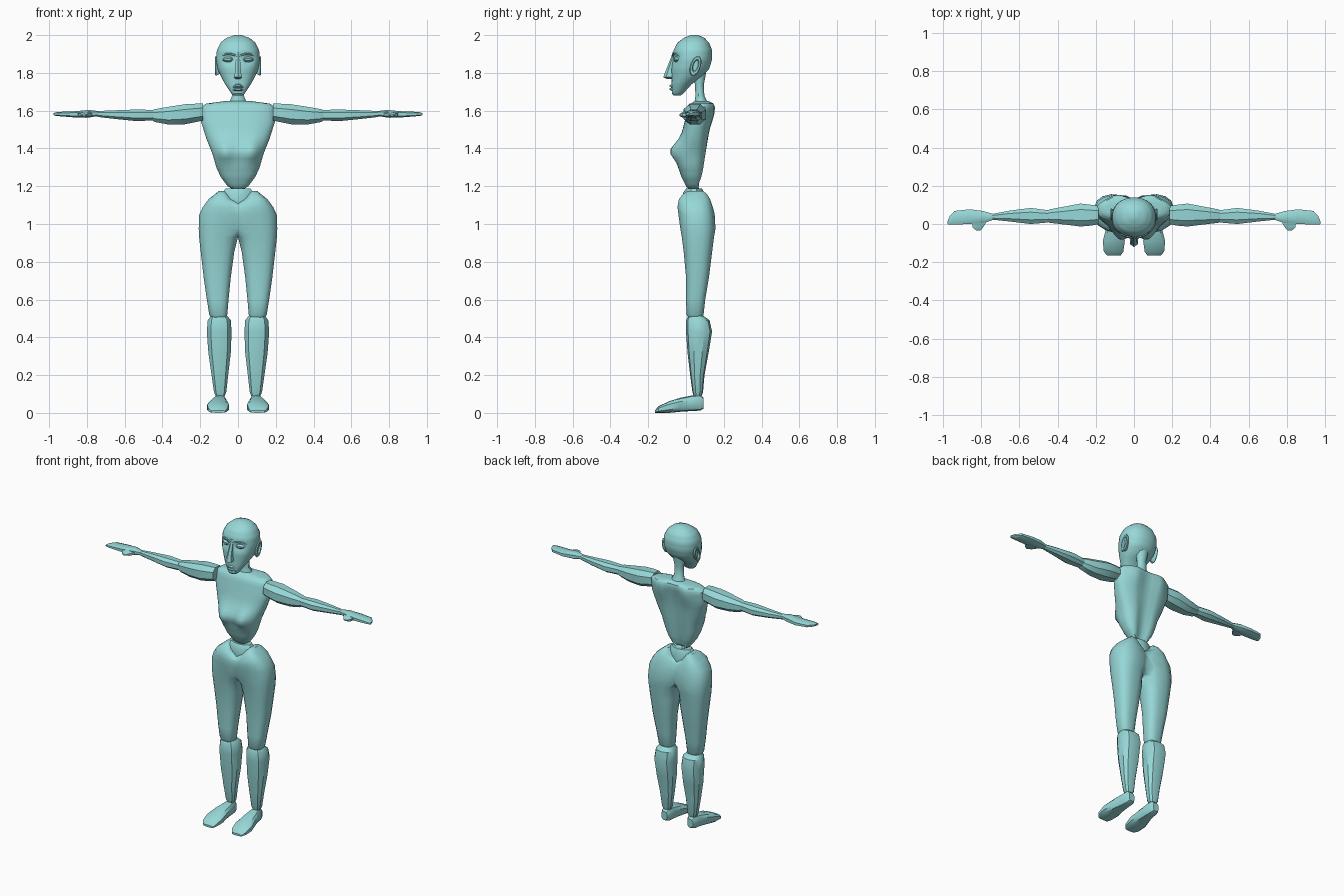
import bpy, bmesh, math
from mathutils import Vector

skin = bpy.data.materials.new("pale teal")
skin.diffuse_color = (0.31, 0.68, 0.68, 1)

AXES = {'z': lambda t, a, b: (a, b, t),
        'x': lambda t, a, b: (t, a, b),
        'y': lambda t, a, b: (a, t, b)}


def gauss(d, w):
    return math.exp(-(d / w) ** 2)


def loft(name, axis, sections, n=8, power=2.0, steps=1, shape=None,
         mirror=False, angle=35):
    """Skin rounded sections (position, a_min, a_max, b_min, b_max) along an axis."""
    rows = []
    for s, e in zip(sections, sections[1:]):
        for k in range(steps):
            rows.append([p + (q - p) * k / steps for p, q in zip(s, e)])
    rows.append(sections[-1])
    angles = [2 * math.pi * (i + 0.5) / n for i in range(n)]
    prof = [(math.copysign(abs(math.cos(t)) ** (2 / power), math.cos(t)),
             math.copysign(abs(math.sin(t)) ** (2 / power), math.sin(t))) for t in angles]
    ma, mb = max(p[0] for p in prof), max(p[1] for p in prof)
    bm = bmesh.new()
    rings = []
    for t, a0, a1, b0, b1 in rows:
        ring = []
        for u, v in prof:
            co = Vector(AXES[axis](t, (a0 + a1) / 2 + (a1 - a0) / 2 * u / ma,
                                   (b0 + b1) / 2 + (b1 - b0) / 2 * v / mb))
            if shape:
                shape(co)
            ring.append(bm.verts.new(co))
        rings.append(ring)
    for r, q in zip(rings, rings[1:]):
        for i in range(n):
            j = (i + 1) % n
            bm.faces.new((r[i], r[j], q[j], q[i]))
    bm.faces.new(rings[0])
    bm.faces.new(rings[-1])
    bmesh.ops.recalc_face_normals(bm, faces=bm.faces)
    if mirror:
        bmesh.ops.bisect_plane(bm, geom=bm.verts[:] + bm.edges[:] + bm.faces[:],
                               plane_co=(0, 0, 0), plane_no=(1, 0, 0), clear_inner=True)
    me = bpy.data.meshes.new(name)
    bm.to_mesh(me)
    bm.free()
    me.materials.append(skin)
    ob = bpy.data.objects.new(name, me)
    bpy.context.collection.objects.link(ob)
    if mirror:
        ob.modifiers.new("mirror", 'MIRROR')
    bpy.ops.object.select_all(action='DESELECT')
    ob.select_set(True)
    bpy.context.view_layer.objects.active = ob
    bpy.ops.object.shade_smooth_by_angle(angle=math.radians(angle))
    return ob


# Head with sunken eye sockets
def sockets(co):
    if co.y < 0.03:
        co.y += 0.02 * gauss(abs(co.x) - 0.05, 0.03) * gauss(co.z - 1.87, 0.022)


loft("head", 'z', [
    (1.68, -0.022, 0.022, -0.066, -0.03), (1.69, -0.035, 0.035, -0.075, -0.015),
    (1.74, -0.068, 0.068, -0.076, 0.03), (1.78, -0.09, 0.09, -0.076, 0.085),
    (1.82, -0.107, 0.107, -0.076, 0.122), (1.87, -0.116, 0.116, -0.073, 0.138),
    (1.92, -0.112, 0.112, -0.065, 0.138), (1.96, -0.092, 0.092, -0.045, 0.122),
    (1.985, -0.062, 0.062, -0.012, 0.098), (2.0, -0.018, 0.018, 0.025, 0.065)],
    n=28, power=2.2, steps=3, shape=sockets)

# Face
loft("nose", 'z', [(1.768, -0.012, 0.012, -0.10, -0.06), (1.778, -0.022, 0.022, -0.12, -0.06),
                   (1.80, -0.016, 0.016, -0.112, -0.06), (1.88, -0.011, 0.011, -0.08, -0.05),
                   (1.91, -0.016, 0.016, -0.07, -0.05)], n=6)
for nm, z in (("upper_lip", 1.731), ("lower_lip", 1.714)):
    loft(nm, 'x', [(-0.034, -0.066, -0.058, z - 0.009, z - 0.005),
                   (-0.012, -0.087, -0.05, z - 0.009, z + 0.009),
                   (0.012, -0.087, -0.05, z - 0.009, z + 0.009),
                   (0.034, -0.066, -0.058, z - 0.009, z - 0.005)], n=8)
loft("eye", 'x', [(0.022, -0.056, -0.045, 1.868, 1.873), (0.037, -0.066, -0.03, 1.856, 1.886),
                  (0.058, -0.063, -0.025, 1.854, 1.887), (0.075, -0.052, -0.02, 1.860, 1.881),
                  (0.088, -0.036, -0.015, 1.866, 1.871)], n=10, mirror=True)
loft("brow", 'x', [(0.008, -0.075, -0.05, 1.885, 1.897), (0.035, -0.07, -0.04, 1.893, 1.907),
                   (0.065, -0.058, -0.03, 1.893, 1.907), (0.092, -0.033, -0.01, 1.88, 1.888)],
     n=6, mirror=True)


# Ears, leaning back, with a hollow centre
def lean(co):
    co.y += (co.z - 1.835) * 0.25


loft("ear", 'x', [(0.095, 0.03, 0.065, 1.795, 1.875), (0.117, 0.022, 0.078, 1.785, 1.888),
                  (0.123, 0.026, 0.074, 1.79, 1.884), (0.122, 0.034, 0.066, 1.805, 1.872),
                  (0.112, 0.038, 0.062, 1.812, 1.866)], n=12, shape=lean, mirror=True)

# Neck
loft("neck", 'z', [(1.60, -0.06, 0.06, 0.03, 0.13), (1.645, -0.045, 0.045, 0.045, 0.115),
                   (1.68, -0.031, 0.031, 0.05, 0.097), (1.74, -0.03, 0.03, 0.047, 0.095),
                   (1.82, -0.045, 0.045, 0.03, 0.11)], n=12)


# Torso with bust and spine groove
def bust(co):
    if co.y < 0.04:
        co.y -= 0.05 * gauss(abs(co.x) - 0.068, 0.052) * gauss(co.z - 1.385, 0.055)
    elif co.y > 0.07:
        co.y -= 0.028 * gauss(co.x, 0.04) * min(1, max(0, (1.64 - co.z) / 0.08))
        co.y += 0.02 * gauss(abs(co.x) - 0.09, 0.05) * gauss(co.z - 1.60, 0.07)


loft("torso", 'z', [
    (1.185, -0.03, 0.03, 0.015, 0.065), (1.20, -0.055, 0.055, 0.0, 0.08),
    (1.25, -0.092, 0.092, -0.025, 0.092), (1.30, -0.115, 0.115, -0.04, 0.10),
    (1.37, -0.135, 0.135, -0.042, 0.11), (1.45, -0.167, 0.167, -0.03, 0.12),
    (1.54, -0.195, 0.195, -0.008, 0.132), (1.62, -0.193, 0.193, 0.012, 0.138),
    (1.637, -0.17, 0.17, 0.025, 0.135), (1.65, -0.075, 0.075, 0.045, 0.12)],
    n=32, power=2.6, steps=3, shape=bust, angle=40)

# Waist plug between torso and hips
loft("waist", 'z', [(1.04, -0.05, 0.05, 0.0, 0.09), (1.10, -0.075, 0.075, -0.015, 0.1),
                    (1.165, -0.085, 0.085, -0.015, 0.095), (1.187, -0.065, 0.065, 0.0, 0.085)], n=10)


# Hips and thighs, joined at the middle, with a cleft at the back
def cleft(co):
    if co.y > 0.06 and co.z > 0.9:
        co.y -= 0.03 * gauss(co.x, 0.035)


loft("hip_and_thigh", 'z', [
    (0.505, 0.062, 0.142, 0.012, 0.085), (0.52, 0.057, 0.152, 0.003, 0.093),
    (0.60, 0.05, 0.165, 0.0, 0.102), (0.72, 0.038, 0.182, 0.0, 0.122),
    (0.85, 0.02, 0.197, -0.012, 0.138), (0.93, 0.0, 0.206, -0.022, 0.148),
    (0.975, -0.05, 0.208, -0.03, 0.156), (1.05, -0.09, 0.205, -0.04, 0.152),
    (1.09, -0.05, 0.186, -0.045, 0.142), (1.13, 0.03, 0.157, -0.038, 0.128),
    (1.16, 0.055, 0.12, -0.015, 0.11), (1.175, 0.07, 0.1, 0.01, 0.09)],
    n=16, power=2.7, shape=cleft, mirror=True)

# Lower legs
loft("shin", 'z', [(0.09, 0.07, 0.118, 0.04, 0.083), (0.11, 0.062, 0.127, 0.034, 0.09),
                   (0.20, 0.052, 0.14, 0.022, 0.098), (0.32, 0.038, 0.157, 0.008, 0.12),
                   (0.43, 0.034, 0.165, 0.0, 0.138), (0.49, 0.038, 0.16, 0.0, 0.125),
                   (0.512, 0.055, 0.145, 0.012, 0.095)],
     n=10, power=2.5, mirror=True)

# Feet
loft("foot", 'y', [(-0.165, 0.07, 0.14, 0.0, 0.014), (-0.145, 0.056, 0.158, 0.0, 0.035),
                   (-0.09, 0.048, 0.163, 0.0, 0.062), (-0.03, 0.055, 0.148, 0.006, 0.08),
                   (0.03, 0.062, 0.13, 0.01, 0.092), (0.075, 0.064, 0.125, 0.012, 0.095),
                   (0.093, 0.075, 0.115, 0.022, 0.08)],
     n=10, power=3, mirror=True)

# Arms
loft("upper_arm", 'x', [(0.185, 0.0, 0.095, 1.548, 1.637), (0.22, -0.008, 0.1, 1.54, 1.637),
                        (0.28, -0.013, 0.107, 1.528, 1.634), (0.37, -0.002, 0.09, 1.527, 1.62),
                        (0.44, 0.006, 0.077, 1.54, 1.608), (0.46, 0.015, 0.068, 1.552, 1.6)],
     n=8, power=2.4, mirror=True)
loft("forearm", 'x', [(0.45, 0.008, 0.072, 1.548, 1.604), (0.54, 0.0, 0.084, 1.545, 1.606),
                      (0.65, 0.013, 0.07, 1.556, 1.602), (0.745, 0.023, 0.052, 1.567, 1.598)],
     n=8, power=2.4, mirror=True)

# Hands and thumbs
loft("hand", 'x', [(0.735, 0.022, 0.052, 1.572, 1.597), (0.79, 0.005, 0.068, 1.564, 1.604),
                   (0.86, 0.0, 0.077, 1.564, 1.597), (0.94, -0.003, 0.068, 1.57, 1.594),
                   (0.965, -0.002, 0.04, 1.573, 1.591), (0.976, -0.001, 0.014, 1.576, 1.588)],
     n=8, power=2.8, mirror=True)
loft("thumb", 'y', [(-0.035, 0.805, 0.825, 1.572, 1.582), (-0.018, 0.79, 0.845, 1.564, 1.592),
                    (0.03, 0.76, 0.85, 1.562, 1.597)], n=6, mirror=True)
